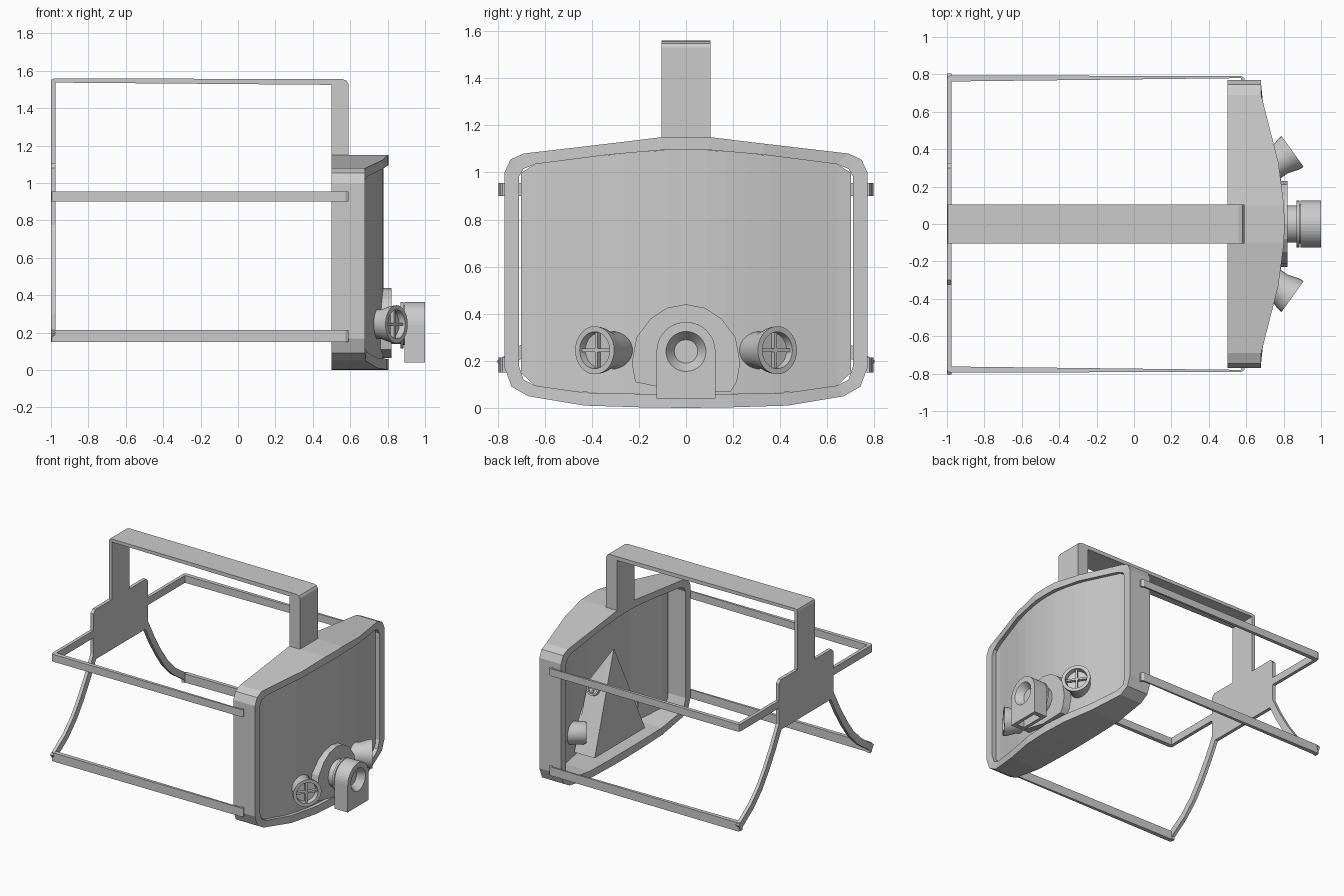
import bpy, bmesh, math
from mathutils import Vector, Matrix

cube = bpy.data.objects.get("Cube")
if cube:
    bpy.data.objects.remove(cube, do_unlink=True)

GREY = (0.6, 0.6, 0.6, 1)
grey = bpy.data.materials.new("plain grey")
grey.use_nodes = True
grey.diffuse_color = GREY
grey.node_tree.nodes["Principled BSDF"].inputs["Base Color"].default_value = GREY


def finish(bm, name, smooth=False):
    bmesh.ops.remove_doubles(bm, verts=bm.verts, dist=1e-5)
    bmesh.ops.recalc_face_normals(bm, faces=bm.faces)
    mesh = bpy.data.meshes.new(name)
    bm.to_mesh(mesh)
    bm.free()
    mesh.materials.append(grey)
    ob = bpy.data.objects.new(name, mesh)
    bpy.context.collection.objects.link(ob)
    if smooth:
        bpy.ops.object.select_all(action='DESELECT')
        ob.select_set(True)
        bpy.context.view_layer.objects.active = ob
        bpy.ops.object.shade_smooth_by_angle(angle=math.radians(35))
    return ob


def prism(name, poly, axis, lo, hi):
    """Extrude a flat outline along the x, y or z axis."""
    def place(p, d):
        c = list(p)
        c.insert("xyz".index(axis), d)
        return c
    bm = bmesh.new()
    face = bm.faces.new([bm.verts.new(place(p, lo)) for p in poly])
    out = bmesh.ops.extrude_face_region(bm, geom=[face])
    move = Vector(place((0, 0), hi - lo))
    bmesh.ops.translate(bm, vec=move, verts=[v for v in out["geom"] if isinstance(v, bmesh.types.BMVert)])
    return finish(bm, name)


def frame_of(origin, direction):
    rot = Vector(direction).to_track_quat('Z', 'Y').to_matrix().to_4x4()
    return Matrix.Translation(origin) @ rot


def lathe(name, profile, origin, direction, sides=32):
    """Turn (distance, radius) points around a direction."""
    bm = bmesh.new()
    vs = [bm.verts.new((r, 0, t)) for t, r in profile]
    edges = [bm.edges.new(pair) for pair in zip(vs, vs[1:])]
    bmesh.ops.spin(bm, geom=vs + edges, cent=(0, 0, 0), axis=(0, 0, 1),
                   angle=math.tau, steps=sides, use_duplicate=False)
    bm.transform(frame_of(origin, direction))
    return finish(bm, name, True)


def cross(name, span, width, lo, hi, origin, direction):
    bm = bmesh.new()
    for size in ((span, width), (width, span)):
        m = Matrix.Translation((0, 0, (lo + hi) / 2)) @ Matrix.Diagonal((*size, hi - lo, 1))
        bmesh.ops.create_cube(bm, size=1, matrix=m)
    bm.transform(frame_of(origin, direction))
    return finish(bm, name)


def interp(table, v):
    for (a, fa), (b, fb) in zip(table, table[1:]):
        if v <= b:
            return fa + (fb - fa) * (v - a) / (b - a)
    return table[-1][1]


def mirrored(half):
    return half + [(-y, z) for y, z in reversed(half) if y > 0]


# Face frame: ring whose front edge bows outward
BOW = [(0, .805), (.1, .802), (.2, .793), (.33, .772), (.68, .68), (.8, .68)]
outer = [(0, 0), (.2, .003), (.43, .01), (.67, .05), (.74, .09), (.77, .17), (.77, 1.0),
         (.745, 1.055), (.69, 1.08), (.33, 1.122), (.1, 1.15), (0, 1.15)]
inner = [(0, .06), (.2, .06), (.43, .065), (.64, .095), (.69, .12), (.71, .18), (.71, .98),
         (.69, 1.015), (.64, 1.035), (.33, 1.075), (.1, 1.095), (0, 1.095)]
bm = bmesh.new()
rings = []
for loop, back in ((outer, True), (outer, False), (inner, False), (inner, True)):
    rings.append([bm.verts.new((.5 if back else interp(BOW, abs(y)), y, z)) for y, z in mirrored(loop)])
n = len(rings[0])
for k in range(4):
    a, b = rings[k], rings[(k + 1) % 4]
    for i in range(n):
        j = (i + 1) % n
        if (a[i].co - a[j].co).length > 1e-6:
            bm.faces.new((a[i], a[j], b[j], b[i]))
finish(bm, "face_frame")

# Visor: faceted curved sheet set back inside the frame
low, high = inner[:6], inner[:5:-1]
half = [0, .08, .17, .26, .36, .46, .56, .64, .7]
columns = [-y for y in half[:0:-1]] + half
bm = bmesh.new()
strip = []
for y in columns:
    x = interp(BOW, abs(y)) - .035
    strip.append([bm.verts.new((x, y, interp(t, abs(y)))) for t in (low, high)])
for a, b in zip(strip, strip[1:]):
    bm.faces.new((a[0], b[0], b[1], a[1]))
visor = finish(bm, "visor")
sol = visor.modifiers.new("thickness", 'SOLIDIFY')
sol.thickness = .015
sol.offset = 0

# Nose cup behind the visor
bm = bmesh.new()
for x, y, z in ((.6, 0, .8), (.55, .3, .1), (.745, .1, .55), (.72, .3, .1)):
    for s in (1, -1):
        if y or s > 0:
            bm.verts.new((x, y * s, z))
bmesh.ops.convex_hull(bm, input=bm.verts)
bmesh.ops.dissolve_limit(bm, angle_limit=.02, verts=bm.verts, edges=bm.edges)
finish(bm, "nose_cup")

# Chin housing and speaking neck
chin = [(0, .065), (.19, .07), (.215, .11), (.23, .19), (.21, .3), (.15, .38), (.08, .425), (0, .44)]
prism("chin_housing", mirrored(chin)[:-1], "x", .7, .82)
CZ = .24
lathe("valve_neck", [(-.03, 0), (-.03, .1), (.05, .1), (.05, .125), (.065, .125),
                     (.065, .105), (.08, .105), (.08, 0)], (.82, 0, CZ), (1, 0, 0))

# Exhale valve: arched block with a conical recess and open underside
arch = [(.125 * math.cos(a), CZ + .125 * math.sin(a)) for a in (math.pi * i / 20 for i in range(21))]
block = prism("exhale_valve", arch + [(-.125, .04), (.125, .04)], "x", .89, 1.0)
recess = lathe("recess_cutter", [(-.05, 0), (-.05, .05), (0, .085), (.02, .085), (.02, 0)],
               (1, 0, CZ), (1, 0, 0))
slot = prism("slot_cutter", [(.915, 0), (.975, 0), (.975, .1), (.915, .1)], "y", -.09, .09)
for cutter in (recess, slot):
    mod = block.modifiers.new(cutter.name, 'BOOLEAN')
    mod.operation = 'DIFFERENCE'
    mod.solver = 'EXACT'
    mod.object = cutter
    cutter.hide_render = True
    cutter.hide_set(True)

# Parts on both sides
for s, side in ((1, "left"), (-1, "right")):
    # Filter ports
    origin, aim = (.848, .388 * s, .245), (.81, .58 * s, 0)
    lathe(side + "_filter_port", [(-.24, 0), (-.24, .07), (-.22, .08), (-.09, .08), (-.03, .098), (0, .102),
                                  (0, .078), (-.035, .073), (-.035, 0)], origin, aim)
    cross(side + "_port_grille", .15, .014, -.04, -.012, origin, aim)

    # Small check valve on the nose cup
    spot, out = (.68, .12 * s, .52), (.04, .92 * s, .39)
    lathe(side + "_cup_valve", [(-.01, 0), (-.01, .05), (.02, .05), (.02, .038), (.005, .038), (.005, 0)],
          spot, out, 20)
    cross(side + "_cup_valve_grille", .078, .01, 0, .015, spot, out)

    # Side straps wrapping round to the back
    hook = [(.575, .79), (.59, .78), (.59, .76), (.572, .76), (.572, .78), (-.975, .762)]
    corner = [(-1, .775), (-.995, .79), (-.98, .795)]
    for level, lo, hi, end in (("upper", .9, .955, .3), ("lower", .15, .215, .755)):
        path = [(-1, end)] + corner + hook + [(-.975, end)]
        prism(side + "_" + level + "_strap", [(x, y * s) for x, y in path], "z", lo, hi)

    # Curved rear strap rising to the back plate
    path = [Vector(p) for p in ((.3, .77), (.38, .62), (.46, .49), (.54, .38), (.64, .28), (.79, .178))]
    edges = ([], [])
    for i, p in enumerate(path):
        d = (path[min(i + 1, len(path) - 1)] - path[max(i - 1, 0)]).normalized()
        nrm = Vector((-d.y, d.x)) * .025
        edges[0].append(p + nrm)
        edges[1].append(p - nrm)
    band = [(p.x * s, p.y) for p in edges[0] + edges[1][::-1]]
    prism(side + "_rear_strap", band, "x", -1, -.975)

# Back plate and head strap
plate = [(.29, .73), (.325, .77), (.325, 1.08), (.3, 1.105)]
prism("back_plate", mirrored(plate), "x", -1, -.975)
top = [(-1, 1.08), (-1, 1.54), (-.995, 1.555), (-.98, 1.56), (.56, 1.555), (.58, 1.548), (.59, 1.53),
       (.59, 1.12), (.5, 1.12), (.5, 1.525), (-.975, 1.537), (-.975, 1.08)]
prism("head_strap", top, "y", -.105, .105)
